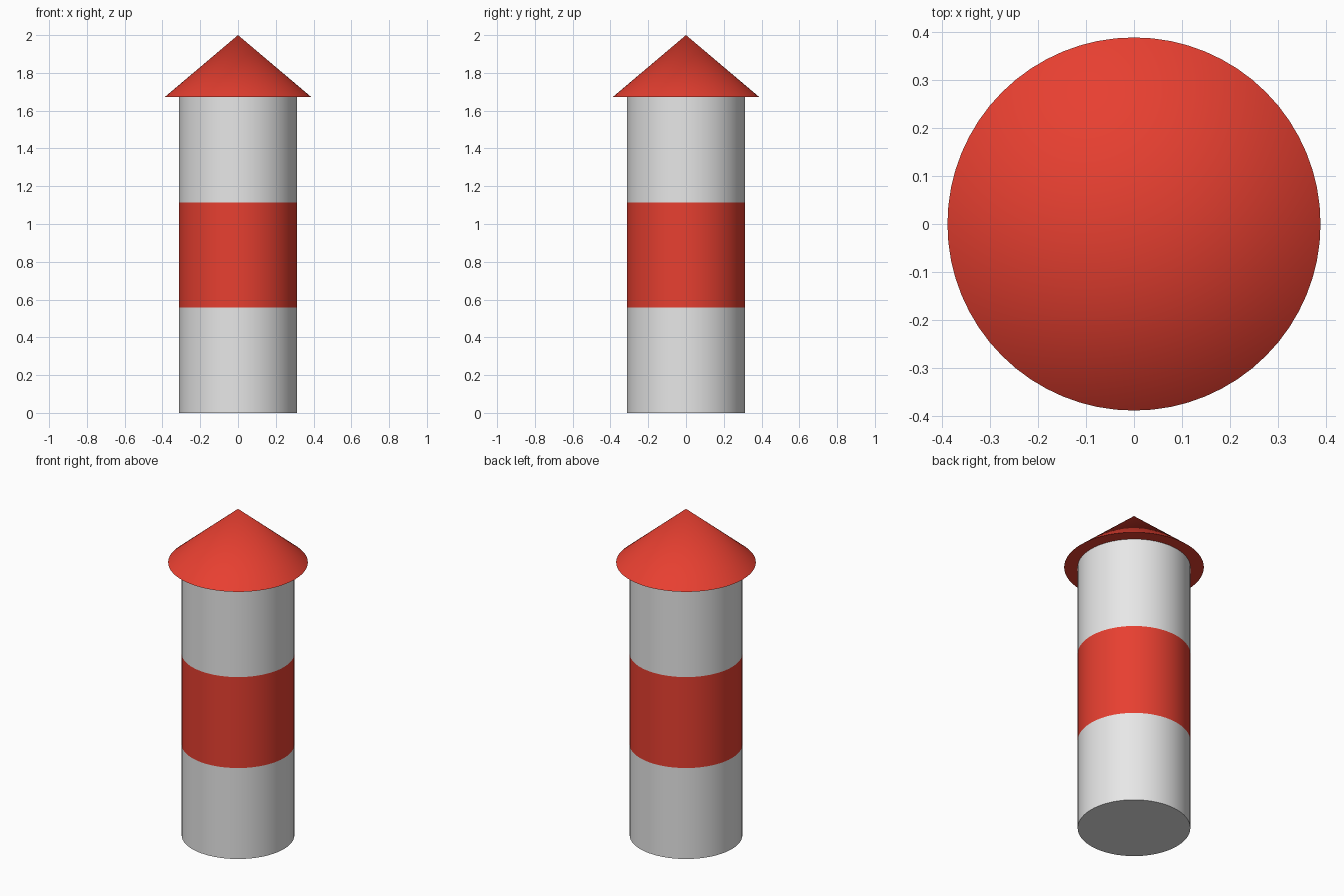
import bpy
import bmesh

cube = bpy.data.objects.get("Cube")
if cube:
    bpy.data.objects.remove(cube, do_unlink=True)

SIDES = 64
TOWER_RADIUS = 0.313
ROOF_RADIUS = 0.388
EAVES = 1.672
TOP = 2.0


def make_material(name, rgb):
    mat = bpy.data.materials.new(name)
    mat.use_nodes = True
    color = (*rgb, 1.0)
    mat.diffuse_color = color
    mat.node_tree.nodes["Principled BSDF"].inputs["Base Color"].default_value = color
    return mat


white = make_material("tower_white", (0.8, 0.8, 0.8))
red = make_material("signal_red", (0.8, 0.05, 0.03))


def add_cone(name, bottom_radius, top_radius, low, high, materials):
    bpy.ops.mesh.primitive_cone_add(
        vertices=SIDES, radius1=bottom_radius, radius2=top_radius,
        depth=high - low, location=(0, 0, (low + high) / 2))
    obj = bpy.context.object
    obj.name = obj.data.name = name
    for mat in materials:
        obj.data.materials.append(mat)
    return obj


# Round tower, cut into three equal bands with the middle one red
tower = add_cone("tower", TOWER_RADIUS, TOWER_RADIUS, 0, EAVES, [white, red])
bm = bmesh.new()
bm.from_mesh(tower.data)
band = EAVES / 6
for height in (-band, band):
    bmesh.ops.bisect_plane(
        bm, geom=bm.verts[:] + bm.edges[:] + bm.faces[:],
        plane_co=(0, 0, height), plane_no=(0, 0, 1))
for face in bm.faces:
    face.material_index = int(abs(face.calc_center_median().z) < band)
bm.to_mesh(tower.data)
bm.free()
bpy.ops.object.shade_smooth_by_angle()

# Overhanging conical roof with a flat underside
add_cone("roof", ROOF_RADIUS, 0, EAVES, TOP, [red])
bpy.ops.object.shade_smooth_by_angle()
